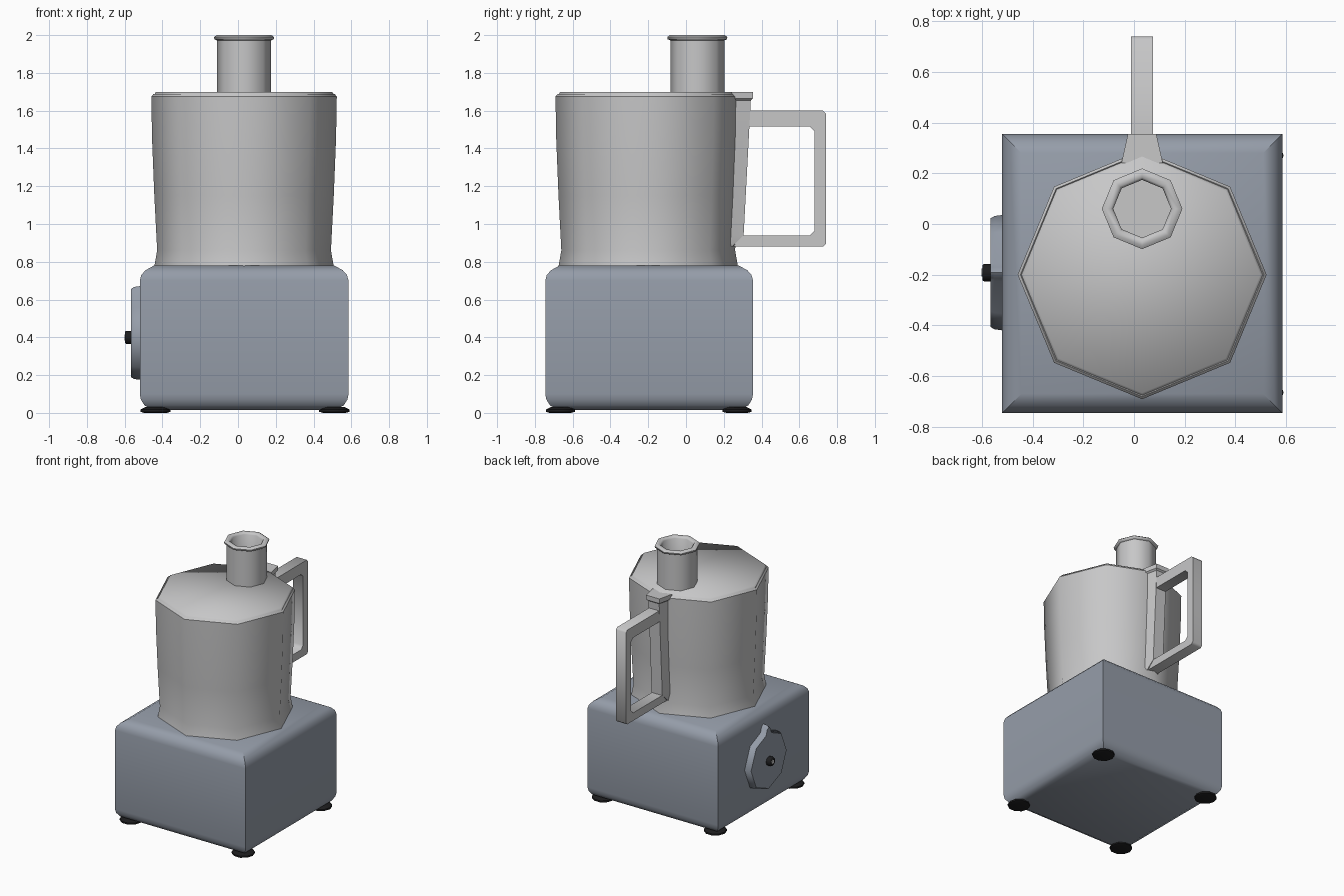
import bpy, bmesh, math
from mathutils import Matrix, Vector

if "Cube" in bpy.data.objects:
    bpy.data.objects.remove(bpy.data.objects["Cube"])


def material(name, color):
    m = bpy.data.materials.new(name)
    m.diffuse_color = (*color, 1)
    m.use_nodes = True
    m.node_tree.nodes["Principled BSDF"].inputs["Base Color"].default_value = m.diffuse_color
    return m


BLUE = material("blue_grey_housing", (0.30, 0.335, 0.395))
GREY = material("light_grey_plastic", (0.57, 0.57, 0.575))
BLACK = material("black_rubber", (0.012, 0.012, 0.013))


def loft(name, rings, mat, caps=True, angle=60):
    """Bridge equal-length point rings into one mesh."""
    bm = bmesh.new()
    vs = [[bm.verts.new(p) for p in r] for r in rings]
    n = len(rings[0])
    for a, b in zip(vs, vs[1:]):
        for i in range(n):
            j = (i + 1) % n
            bm.faces.new((a[i], a[j], b[j], b[i]))
    if caps:
        bm.faces.new(vs[0][::-1])
        bm.faces.new(vs[-1])
    bmesh.ops.recalc_face_normals(bm, faces=bm.faces[:])
    me = bpy.data.meshes.new(name)
    bm.to_mesh(me)
    bm.free()
    ob = bpy.data.objects.new(name, me)
    me.materials.append(mat)
    bpy.context.collection.objects.link(ob)
    bpy.ops.object.select_all(action='DESELECT')
    ob.select_set(True)
    bpy.context.view_layer.objects.active = ob
    bpy.ops.object.shade_smooth_by_angle(angle=math.radians(angle))
    return ob


def lathe(name, profile, centre, mat, sides=8, axis='Z', caps=True):
    """Turn (radius, height) points around an upright or -x axis."""
    rot = Matrix.Rotation(-math.pi / 2, 3, 'Y') if axis == 'X' else Matrix.Identity(3)
    c = Vector(centre)
    rings = [[c + rot @ Vector((r * math.cos(t), r * math.sin(t), h))
              for t in (2 * math.pi * i / sides for i in range(sides))]
             for r, h in profile]
    return loft(name, rings, mat, caps)


# Motor housing: rounded top and bottom rims, sharp upright corners
X0, X1, Y0, Y1 = -0.52, 0.585, -0.745, 0.355
rings = []
for d, z in [(0.07, 0.015), (0.025, 0.04), (0.006, 0.07), (0, 0.1), (0, 0.7),
             (0.008, 0.73), (0.03, 0.755), (0.075, 0.78)]:
    rings.append([(X0 + d, Y0 + d, z), (X1 - d, Y0 + d, z),
                  (X1 - d, Y1 - d, z), (X0 + d, Y1 - d, z)])
loft("motor_housing", rings, BLUE, angle=40)

# Feet
for i, x in enumerate((-0.437, 0.51)):
    for j, y in enumerate((-0.665, 0.27)):
        lathe(f"foot_{i}{j}", [(0.06, 0), (0.08, 0.006), (0.08, 0.018), (0.055, 0.03)],
              (x, y, 0), BLACK, sides=10)

# Bowl and stepped lid
lathe("bowl", [(0.475, 0.775), (0.46, 0.86), (0.475, 1.15), (0.487, 1.45), (0.491, 1.675)],
      (0.032, -0.2, 0), GREY)
lathe("lid", [(0.491, 1.675), (0.48, 1.688), (0.476, 1.684), (0.466, 1.70)],
      (0.032, -0.2, 0), GREY)

# Open feed chute with rolled rim
lathe("feed_chute", [(0.143, 1.69), (0.143, 1.972), (0.157, 1.978), (0.159, 1.99),
                     (0.145, 2.0), (0.124, 1.998), (0.114, 1.985), (0.114, 1.705)],
      (0.032, 0.06, 0), GREY)

# Handle mounting strip with overhanging cap
rings = []
for z, yi, yo, wi, wo in [(0.88, 0.2, 0.243, 0.075, 0.05), (0.94, 0.2, 0.305, 0.075, 0.045),
                          (1.655, 0.22, 0.343, 0.075, 0.045), (1.665, 0.24, 0.355, 0.082, 0.056),
                          (1.70, 0.24, 0.355, 0.082, 0.056)]:
    rings.append([(0.032 - wi, yi, z), (0.032 + wi, yi, z),
                  (0.032 + wo, yo, z), (0.032 - wo, yo, z)])
loft("handle_mount", rings, GREY, angle=30)

# Handle: C-shaped outline extruded across x
outline = [(0.25, 0.88), (0.725, 0.88), (0.74, 0.895), (0.74, 1.585), (0.725, 1.60),
           (0.32, 1.60), (0.32, 1.515), (0.655, 1.515), (0.68, 1.49), (0.68, 0.965),
           (0.655, 0.94), (0.29, 0.94)]
loft("handle", [[(x, y, z) for y, z in outline] for x in (-0.011, 0.075)], GREY, angle=50)

# Control dial on the left side, an octagon with a pointer at the top
dial = []
for k in range(8):
    if k == 2:
        dial += [(0.035, 0.215), (0.022, 0.255), (0, 0.272), (-0.022, 0.255), (-0.035, 0.215)]
    else:
        t = k * math.pi / 4
        dial.append((0.228 * math.cos(t), 0.225 * math.sin(t)))
loft("control_dial", [[(x, -0.192 + s * a, 0.4 + s * b) for a, b in dial]
                      for x, s in ((-0.515, 1), (-0.55, 0.98), (-0.566, 0.94))], BLUE, angle=50)

# Dial knob with a pale centre
lathe("dial_knob", [(0.034, 0), (0.034, 0.03), (0.03, 0.036)], (-0.562, -0.192, 0.4),
      BLACK, sides=12, axis='X')
lathe("knob_centre", [(0.016, 0), (0.016, 0.004)], (-0.597, -0.192, 0.4),
      GREY, sides=8, axis='X')
